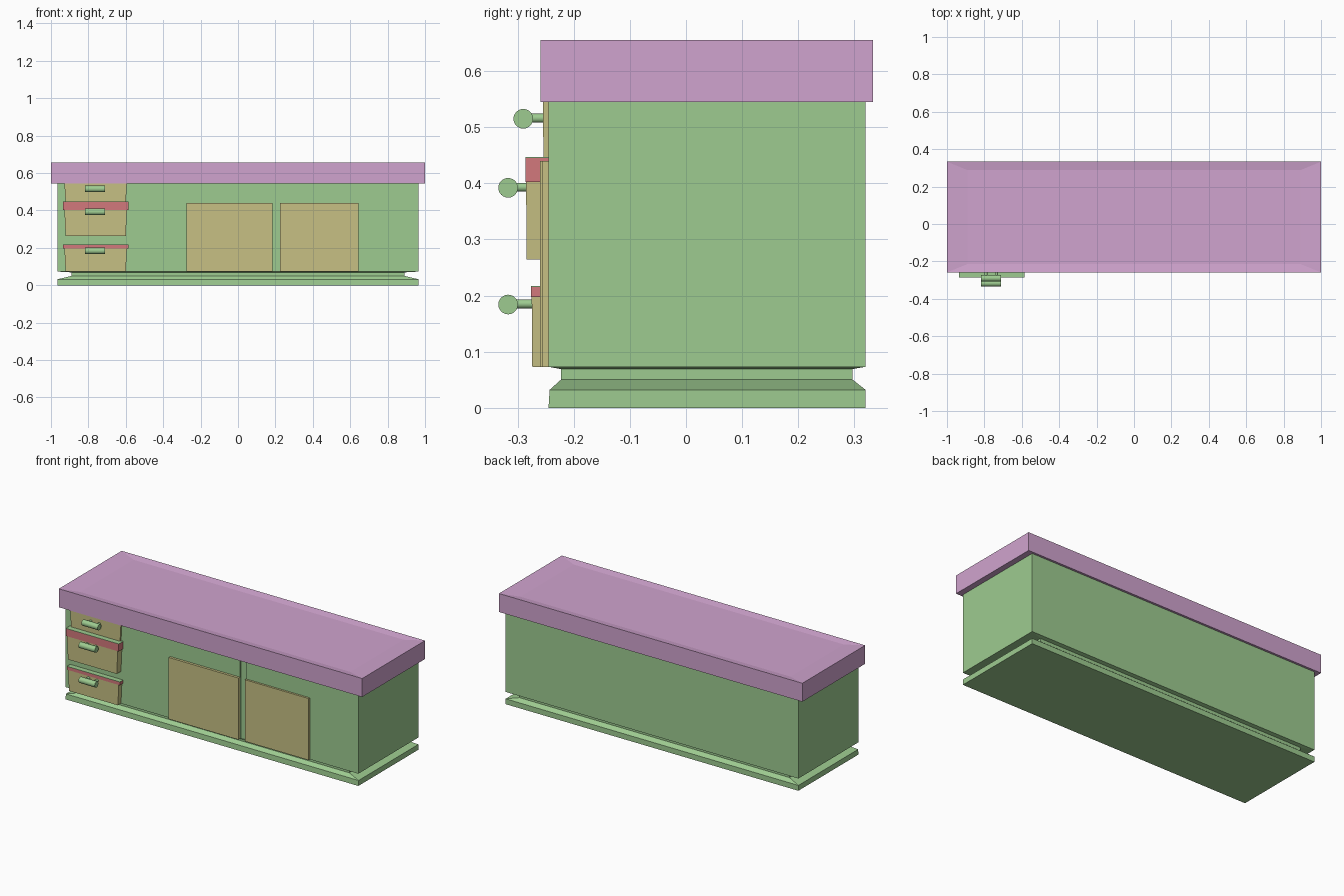
import bpy, bmesh
from math import radians
from mathutils import Matrix

if "Cube" in bpy.data.objects:
    bpy.data.objects.remove(bpy.data.objects["Cube"])


def material(name, rgb):
    m = bpy.data.materials.new(name)
    m.diffuse_color = (*rgb, 1)
    m.use_nodes = True
    m.node_tree.nodes["Principled BSDF"].inputs["Base Color"].default_value = m.diffuse_color
    return m


PINK = material("pink", (0.63, 0.37, 0.62))
GREEN = material("green", (0.34, 0.60, 0.28))
YELLOW = material("yellow", (0.57, 0.53, 0.23))
RED = material("red", (0.65, 0.19, 0.20))


def finish(bm, name, mat, smooth=False):
    bmesh.ops.recalc_face_normals(bm, faces=bm.faces)
    mesh = bpy.data.meshes.new(name)
    bm.to_mesh(mesh)
    bm.free()
    mesh.materials.append(mat)
    ob = bpy.data.objects.new(name, mesh)
    bpy.context.collection.objects.link(ob)
    if smooth:
        bpy.ops.object.select_all(action='DESELECT')
        ob.select_set(True)
        bpy.context.view_layer.objects.active = ob
        bpy.ops.object.shade_smooth_by_angle(angle=radians(40))
    return ob


def loft(name, outlines, mat):
    """Skin a stack of (points, z) outlines and cap both ends."""
    bm = bmesh.new()
    rings = [[bm.verts.new((x, y, z)) for x, y in pts] for pts, z in outlines]
    for a, b in zip(rings, rings[1:]):
        n = len(a)
        for i in range(n):
            j = (i + 1) % n
            bm.faces.new((a[i], a[j], b[j], b[i]))
    bm.faces.new(rings[0])
    bm.faces.new(rings[-1])
    return finish(bm, name, mat)


def rect(x0, x1, y0, y1):
    return [(x0, y0), (x1, y0), (x1, y1), (x0, y1)]


def box(name, x, y, z, mat):
    r = rect(*x, *y)
    return loft(name, [(r, z[0]), (r, z[1])], mat)


def rod(bm, centre, radius, length, axis, sides):
    turn = Matrix.Rotation(radians(90), 4, 'Y' if axis == 'X' else 'X')
    bmesh.ops.create_cone(bm, cap_ends=True, segments=sides, radius1=radius,
                          radius2=radius, depth=length,
                          matrix=Matrix.Translation(centre) @ turn)


# Plinth: broad foot, sloped shoulder, narrow neck, flare under the cabinet
loft("plinth", [
    (rect(-0.965, 0.965, -0.245, 0.32), 0),
    (rect(-0.965, 0.965, -0.243, 0.32), 0.032),
    (rect(-0.89, 0.89, -0.223, 0.297), 0.05),
    (rect(-0.89, 0.89, -0.223, 0.297), 0.069),
    (rect(-0.965, 0.965, -0.245, 0.32), 0.073)], GREEN)

# Cabinet body with a shallow groove between the doors
plan = [(-0.965, -0.245), (0.185, -0.245), (0.185, -0.237), (0.225, -0.237),
        (0.225, -0.245), (0.965, -0.245), (0.965, 0.32), (-0.965, 0.32)]
loft("cabinet_body", [(plan, 0.073), (plan, 0.55)], GREEN)

# Worktop with a slightly dished upper face
slab = rect(-1, 1, -0.259, 0.333)
loft("worktop", [(slab, 0.545), (slab, 0.655),
                 (rect(-0.89, 0.89, -0.214, 0.288), 0.648)], PINK)

# Doors
box("left_door", (-0.275, 0.185), (-0.26, -0.24), (0.073, 0.44), YELLOW)
box("right_door", (0.225, 0.645), (-0.257, -0.24), (0.073, 0.44), YELLOW)

# Drawers: front face y, bottom, top of yellow, top of red lip, handle y and z
drawers = {
    "top": (-0.255, 0.44, 0.545, None, -0.29, 0.515),
    "middle": (-0.285, 0.264, 0.402, 0.447, -0.317, 0.392),
    "bottom": (-0.275, 0.073, 0.197, 0.217, -0.317, 0.184),
}
for name, (y, z0, z1, lip, hy, hz) in drawers.items():
    loft(name + "_drawer_front", [
        (rect(-0.922, -0.6, y + 0.001, -0.24), z0),
        (rect(-0.928, -0.594, y, -0.24), z1)], YELLOW)
    if lip:
        box(name + "_drawer_lip", (-0.935, -0.586), (y - 0.001, -0.24), (z1, lip - 0.002), RED)
        box(name + "_drawer_lip_top", (-0.935, -0.586), (y - 0.001, -0.24), (lip - 0.002, lip), GREEN)

    # Handle: round bar on two short stems
    bm = bmesh.new()
    rod(bm, (-0.764, hy, hz), 0.0175, 0.107, 'X', 24)
    for x in (-0.792, -0.736):
        rod(bm, (x, (hy + y) / 2, hz + 0.001), 0.008, y - hy + 0.01, 'Y', 16)
    finish(bm, name + "_handle", GREEN, smooth=True)
